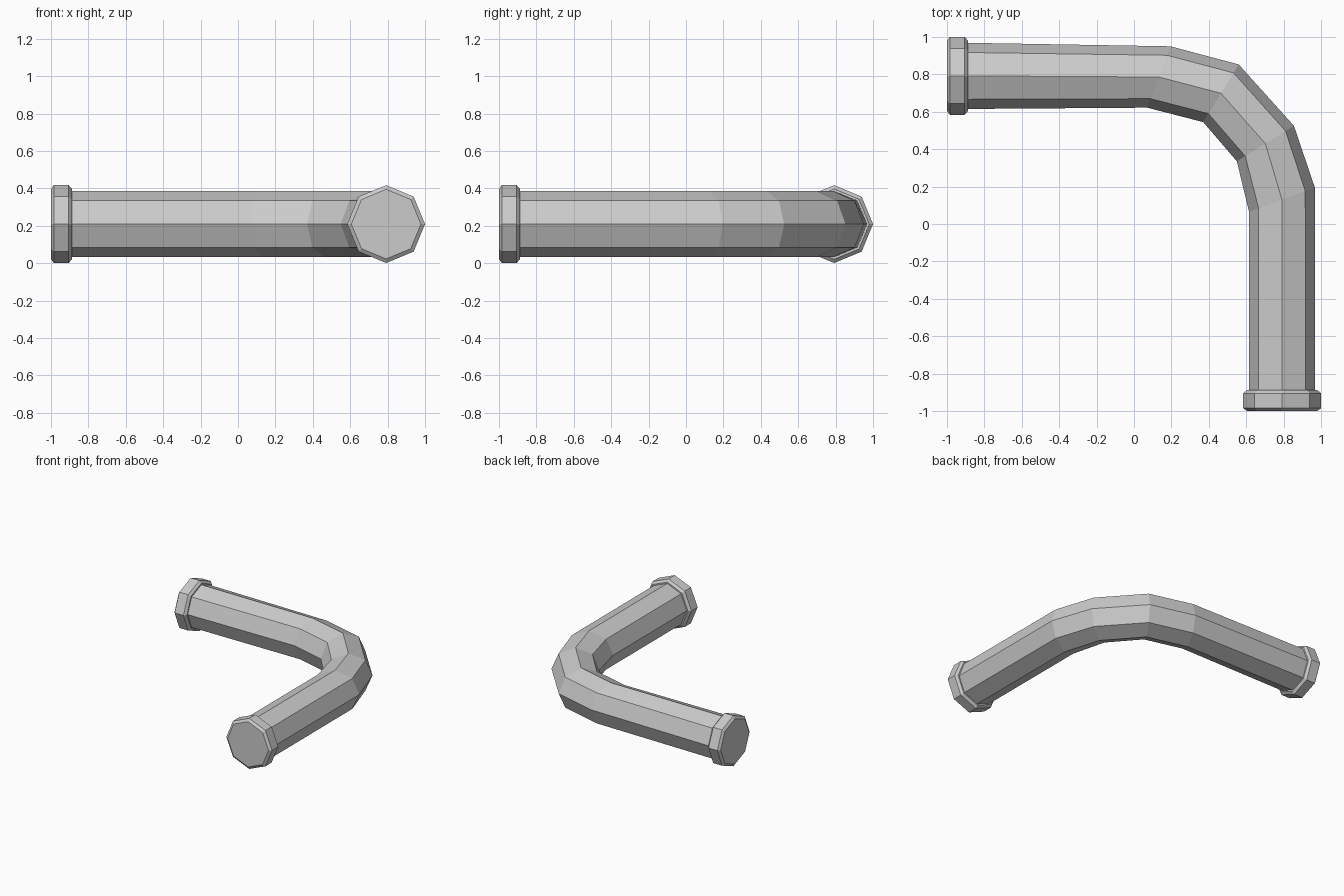
import bpy, bmesh, math
from mathutils import Vector

if "Cube" in bpy.data.objects:
    bpy.data.objects.remove(bpy.data.objects["Cube"])

SIDES = 8
Z = 0.209      # height of the pipe axis
R = 0.177      # pipe radius
C = 0.792      # offset of both straight legs from the centre


def loft(name, rings):
    """Skin octagonal rings given as (inner xy, outer xy, half height)."""
    bm = bmesh.new()
    loops = []
    for inner, outer, h in rings:
        a, b = Vector((*inner, Z)), Vector((*outer, Z))
        mid, side = (a + b) / 2, (b - a) / 2
        loops.append([bm.verts.new(mid + side * math.cos(t) + Vector((0, 0, h * math.sin(t))))
                      for t in (2 * math.pi * i / SIDES for i in range(SIDES))])
    for p, q in zip(loops, loops[1:]):
        for i in range(SIDES):
            j = (i + 1) % SIDES
            bm.faces.new((p[i], p[j], q[j], q[i]))
    bm.faces.new(loops[0])
    bm.faces.new(loops[-1])
    bmesh.ops.recalc_face_normals(bm, faces=bm.faces)
    mesh = bpy.data.meshes.new(name)
    bm.to_mesh(mesh)
    bm.free()
    obj = bpy.data.objects.new(name, mesh)
    bpy.context.collection.objects.link(obj)
    return obj


def back_ring(x, r):
    return ((x, C - r), (x, C + r), r)


def front_ring(y, r):
    return ((C - r, y), (C + r, y), r)


# Bent pipe: straight leg, three-segment elbow, straight leg
loft("bent_pipe", [
    back_ring(-0.91, R),
    ((0.07, 0.622), (0.195, 0.95), R),
    ((0.37, 0.545), (0.56, 0.853), R),
    ((0.55, 0.335), (0.855, 0.525), R),
    ((0.615, 0.065), (0.967, 0.195), R),
    front_ring(-0.91, R),
])

# End collars with chamfered rims
collar = [(-1.0, 0.186), (-0.985, 0.208), (-0.905, 0.208), (-0.888, 0.188), (-0.888, R - 0.01)]
loft("back_collar", [back_ring(d, r) for d, r in collar])
loft("front_collar", [front_ring(d, r) for d, r in collar])
